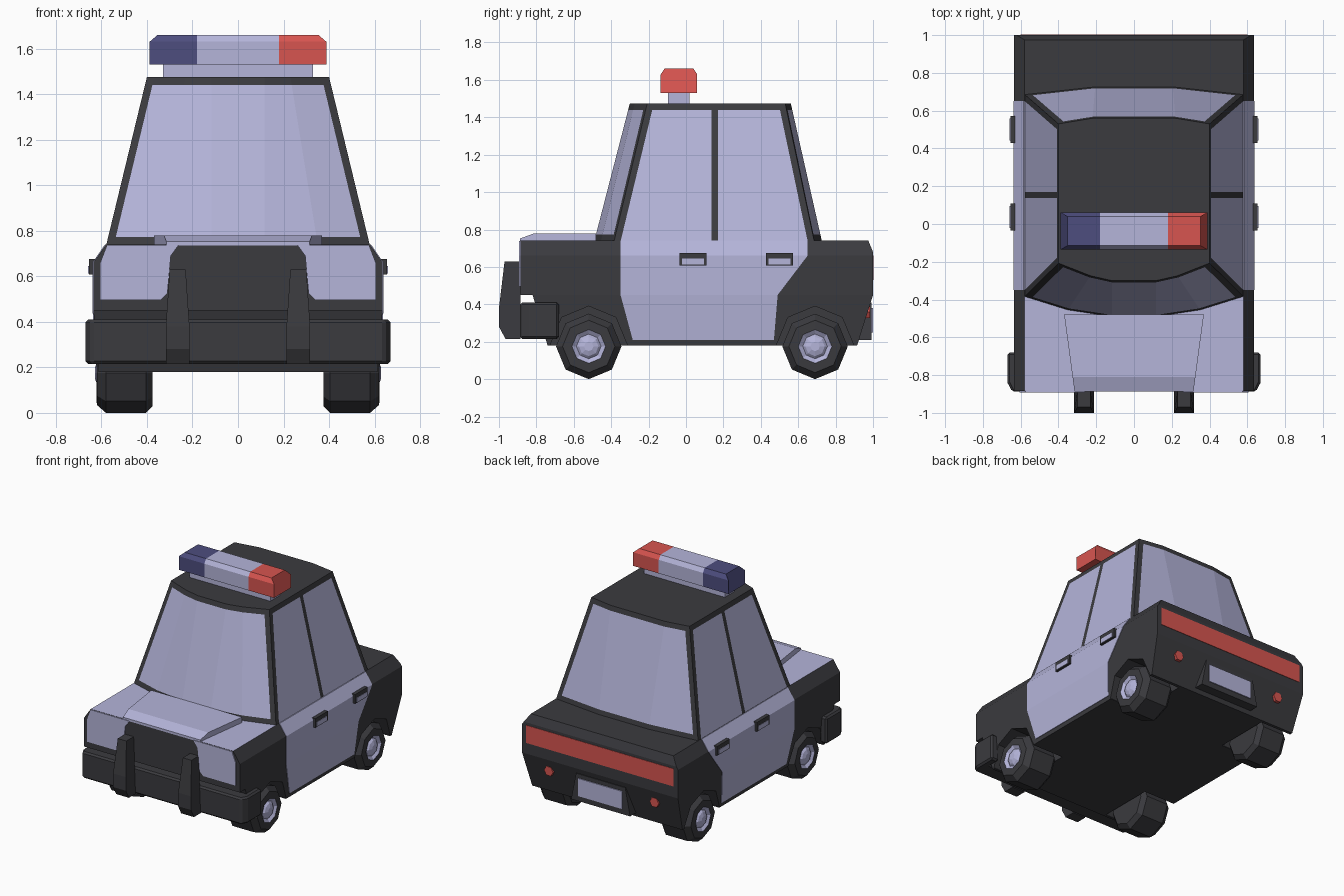
import bpy, bmesh, math
from mathutils import Vector

if "Cube" in bpy.data.objects:
    bpy.data.objects.remove(bpy.data.objects["Cube"])


def material(name, rgb):
    m = bpy.data.materials.new(name)
    m.diffuse_color = (*rgb, 1)
    m.use_nodes = True
    m.node_tree.nodes["Principled BSDF"].inputs["Base Color"].default_value = m.diffuse_color
    return m


DARK = material("charcoal", (0.043, 0.043, 0.049))
PALE = material("pale lavender", (0.46, 0.46, 0.70))
RED = material("red", (0.68, 0.09, 0.08))
BLUE = material("blue", (0.075, 0.075, 0.21))


def finish(name, bm, mats, mirror=False):
    bmesh.ops.recalc_face_normals(bm, faces=bm.faces)
    me = bpy.data.meshes.new(name)
    bm.to_mesh(me)
    bm.free()
    ob = bpy.data.objects.new(name, me)
    bpy.context.collection.objects.link(ob)
    for m in mats:
        me.materials.append(m)
    if mirror:
        ob.modifiers.new("mirror", 'MIRROR').use_mirror_merge = False
    return ob


def loft_mesh(rings, rule=None):
    """Closed skin through rings of points; rule(ring, side) gives the material slot."""
    bm = bmesh.new()
    vs = [[bm.verts.new(p) for p in ring] for ring in rings]
    n = len(rings[0])
    for i in range(len(vs) - 1):
        for j in range(n):
            k = (j + 1) % n
            f = bm.faces.new((vs[i][j], vs[i][k], vs[i + 1][k], vs[i + 1][j]))
            f.material_index = rule(i, j) if rule else 0
    for i, ring in ((-1, vs[0]), (len(vs) - 1, vs[-1])):
        bm.faces.new(ring).material_index = rule(i, 0) if rule else 0
    return bm


def prism_mesh(pts, axis, a, b):
    """Extrude a 2D outline along x (points y,z), y (points x,z) or z (points x,y)."""
    def place(p, t):
        return {'x': (t, *p), 'y': (p[0], t, p[1]), 'z': (*p, t)}[axis]
    return loft_mesh([[place(p, t) for p in pts] for t in (a, b)])


def prism(name, pts, axis, a, b, mat, mirror=False):
    return finish(name, prism_mesh(pts, axis, a, b), [mat], mirror)


def rect(u0, u1, v0, v1):
    return [(u0, v0), (u1, v0), (u1, v1), (u0, v1)]


def octagon(y, z, r):
    return [(y + r * math.sin(k * math.pi / 4), z + r * math.cos(k * math.pi / 4)) for k in range(8)]


def half_width(z):
    rows = [(0.18, 0.612), (0.45, 0.635), (0.66, 0.635), (0.74, 0.58)]
    for (z0, w0), (z1, w1) in zip(rows, rows[1:]):
        if z <= z1 + 1e-5:
            return w0 + (w1 - w0) * (z - z0) / (z1 - z0)
    return rows[-1][1]


WHEELS_Y = (-0.52, 0.69)

# Lower body: side profile, cut in height and shaped to the cross-section
profile = [(-0.885, 0.74), (-0.885, 0.45), (-0.82, 0.45), (-0.74, 0.18), (0.915, 0.18),
           (1.0, 0.45), (1.0, 0.68), (0.975, 0.74), (-0.385, 0.74)]
bm = prism_mesh(profile, 'x', -1, 1)
for z in (0.45, 0.66):
    bmesh.ops.bisect_plane(bm, geom=bm.verts[:] + bm.edges[:] + bm.faces[:],
                           plane_co=(0, 0, z), plane_no=(0, 0, 1))
for v in bm.verts:
    v.co.x = math.copysign(half_width(v.co.z), v.co.x)
body = finish("body", bm, [DARK, PALE])

# Wheel arches cut into the body
for y in WHEELS_Y:
    for s in (1, -1):
        cutter = prism("arch_cutter", octagon(y, 0.185, 0.205), 'x', s * 0.36, s * 0.8, DARK)
        cutter.hide_render = True
        mod = body.modifiers.new("arch", 'BOOLEAN')
        mod.operation, mod.solver, mod.object = 'DIFFERENCE', 'EXACT', cutter
        bpy.context.view_layer.objects.active = body
        bpy.ops.object.modifier_apply(modifier=mod.name)
        bpy.data.objects.remove(cutter)
# Pale bonnet on the dark body
for p in body.data.polygons:
    p.material_index = int(p.normal.z > 0.9 and p.center.z > 0.7 and p.center.y < -0.4)

# Cabin: one ring with pillars and window panes as cut faces
def group(pts, kind, pillar=False):
    p = [Vector(q) for q in pts]
    first = p[0] + (p[1] - p[0]).normalized() * 0.035
    last = p[-1] + (p[-2] - p[-1]).normalized() * 0.035
    ring = [p[0], first] + p[1:-1] + [last]
    flags = [0] + [kind] * (len(ring) - 2) + [0]
    if pillar:
        flags[2] = 0
    return ring, flags


def cabin_ring(w, front, rear, front_y, rear_y):
    f = [(-w, front_y)] + [(-x, y) for x, y in front] + [(x, y) for x, y in front[::-1]] + [(w, front_y)]
    r = [(w, rear_y), rear, (-rear[0], rear[1]), (-w, rear_y)]
    side = [(w, front_y), (w, 0.137), (w, 0.17), (w, rear_y)]
    left = [(-x, y) for x, y in side[::-1]]
    parts = [group(f, 1), group(side, 2, True), group(r, 1), group(left, 2, True)]
    return sum((a for a, _ in parts), []), sum((b for _, b in parts), [])


low, flags = cabin_ring(0.578, [(0.35, -0.455), (0.116, -0.49)], (0.205, 0.726), -0.384, 0.685)
top, _ = cabin_ring(0.40, [(0.23, -0.274), (0.116, -0.30)], (0.22, 0.56), -0.207, 0.53)
rings = []
for t in (0, 0.045, 0.952, 1):
    rings.append([(*a.lerp(b, t), 0.74 + 0.735 * t) for a, b in zip(low, top)])


def cabin_rule(i, j):
    return int((i == 1 and flags[j] > 0) or (i == 0 and flags[j] == 2))


finish("cabin", loft_mesh(rings, cabin_rule), [DARK, PALE])

# Door panels: thin plates following the body side
rows = [(0.74, -0.35, 0.65), (0.66, -0.35, 0.65), (0.45, -0.35, 0.49), (0.21, -0.285, 0.47)]
rings = [[(half_width(z) - 0.003, a, z), (half_width(z) + 0.004, a, z),
          (half_width(z) + 0.004, b, z), (half_width(z) - 0.003, b, z)] for z, a, b in rows]
finish("door_panels", loft_mesh(rings), [PALE], True)

# Door handles
for name, y in (("front", 0.037), ("rear", 0.5)):
    prism(name + "_door_handles", rect(y - 0.072, y + 0.072, 0.607, 0.675), 'x', 0.62, 0.655, DARK, True)
    prism(name + "_handle_insets", rect(y - 0.058, y + 0.058, 0.612, 0.645), 'x', 0.65, 0.658, PALE, True)

# Bonnet bulge, wider towards the windscreen
bm = prism_mesh([(-0.888, 0.735), (-0.888, 0.752), (-0.81, 0.78), (-0.48, 0.78), (-0.48, 0.735)], 'x', -1, 1)
for v in bm.verts:
    v.co.x *= 0.315 + (v.co.y + 0.885) * 0.135
finish("bonnet_bulge", bm, [PALE])

# Headlight panels beside the dark grille
prism("headlights", [(0.26, 0.738), (0.575, 0.738), (0.605, 0.66), (0.605, 0.495), (0.34, 0.495),
                     (0.31, 0.525), (0.295, 0.69)], 'y', -0.892, -0.884, PALE, True)

# Front bumper wrapping round the corners
bumper = prism("front_bumper", [(0.67, -0.68), (0.67, -0.84), (0.645, -0.888), (-0.645, -0.888),
                                (-0.67, -0.84), (-0.67, -0.68), (-0.61, -0.68), (-0.61, -0.76),
                                (0.61, -0.76), (0.61, -0.68)], 'z', 0.215, 0.41, DARK)
bev = bumper.modifiers.new("bevel", 'BEVEL')
bev.width, bev.segments = 0.012, 1

# Push bar posts
bm = prism_mesh([(-0.97, 0.63), (-0.885, 0.63), (-0.885, 0.215), (-0.965, 0.215), (-1.0, 0.28), (-1.0, 0.38)],
                'x', -1, 1)
for v in bm.verts:
    v.co.x = 0.265 + v.co.x * (0.035 if v.co.z > 0.6 else 0.052)
finish("push_bar_posts", bm, [DARK], True)

# Rear lamps, plate holder and blank plate
prism("tail_light_strip", rect(-0.6, 0.6, 0.53, 0.66), 'y', 0.996, 1.003, RED)
prism("round_rear_lamps", [(0.43 + 0.037 * math.cos(k * math.pi / 3), 0.36 + 0.037 * math.sin(k * math.pi / 3))
                           for k in range(6)], 'y', 0.92, 0.985, RED, True)
prism("plate_holder", [(-0.2, 0.41), (0.2, 0.41), (0.24, 0.21), (-0.24, 0.21)], 'y', 0.88, 0.993, DARK)
prism("blank_plate", rect(-0.18, 0.18, 0.25, 0.38), 'y', 0.992, 1.0, PALE)

# Wheels: octagonal tyres with pale hubs
section = [(0.375, 0.1), (0.375, 0.145), (0.405, 0.175), (0.58, 0.175), (0.62, 0.14),
           (0.622, 0.09), (0.605, 0.066), (0.618, 0.052), (0.628, 0.025)]
for name, y in zip(("front_wheels", "rear_wheels"), WHEELS_Y):
    rings = [[(x, *p) for p in octagon(y, 0.175, r)] for x, r in section]
    finish(name, loft_mesh(rings, lambda i, j: int(i >= 5)), [DARK, PALE], True)

# Roof light bar with three coloured sections
prism("light_bar_mount", rect(-0.095, 0.02, 1.47, 1.535), 'x', -0.33, 0.33, PALE)
bar = [(-0.135, 1.53), (-0.135, 1.63), (-0.115, 1.66), (0.04, 1.66), (0.06, 1.63), (0.06, 1.53)]
rings = []
for x in (-0.388, -0.18, 0.18, 0.388):
    rings.append([(x * (0.91 if abs(x) > 0.3 and z > 1.65 else 1), y, z) for y, z in bar])
finish("light_bar", loft_mesh(rings, lambda i, j: min(max(i, 0), 2)), [BLUE, PALE, RED])
